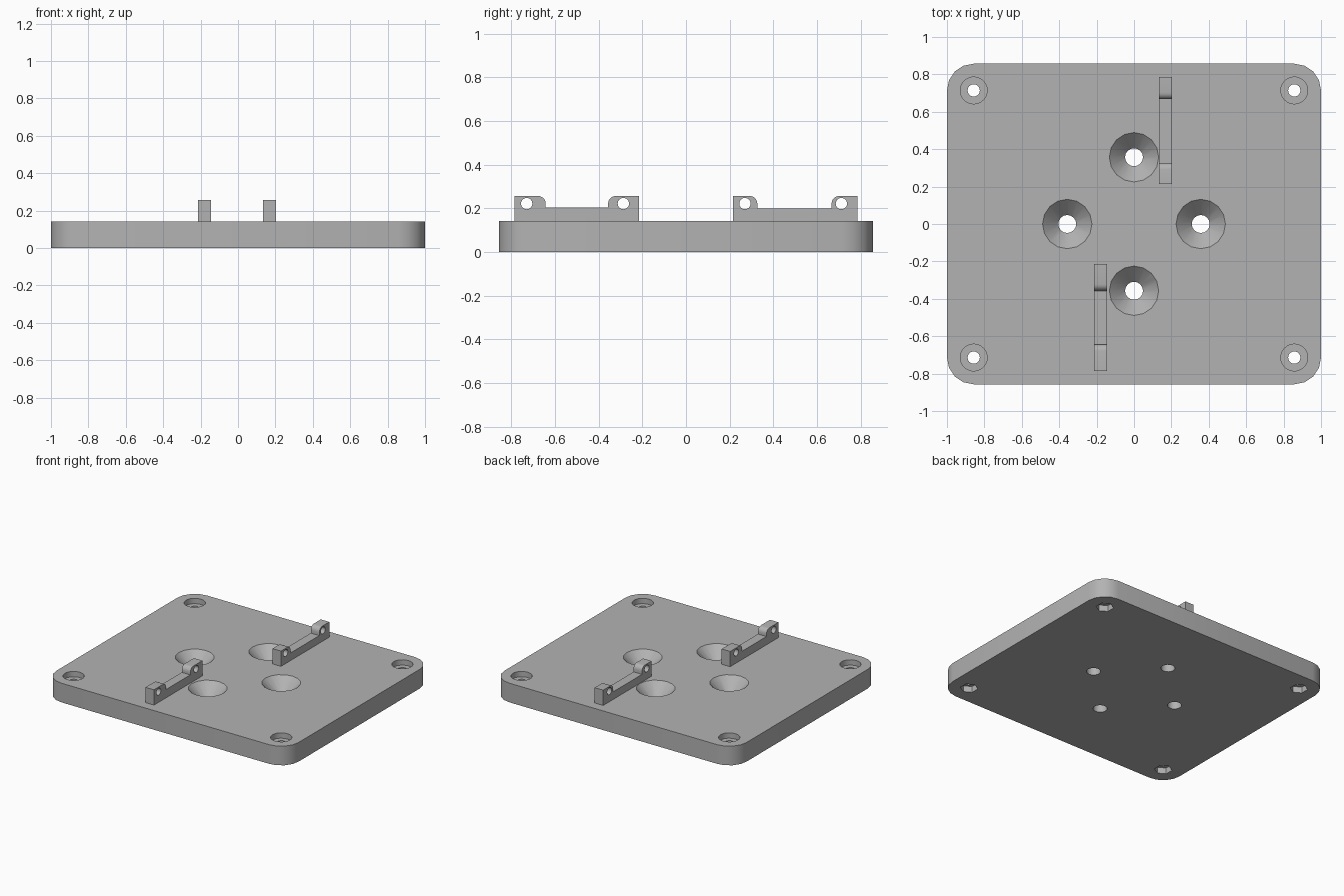
import bpy, bmesh, math
from mathutils import Matrix

if "Cube" in bpy.data.objects:
    bpy.data.objects.remove(bpy.data.objects["Cube"])

PLATE_TOP = 0.143

grey = bpy.data.materials.new("plain_grey")
grey.use_nodes = True
grey.diffuse_color = (0.45, 0.45, 0.45, 1)
grey.node_tree.nodes["Principled BSDF"].inputs["Base Color"].default_value = grey.diffuse_color


def make_object(name, bm):
    bmesh.ops.recalc_face_normals(bm, faces=bm.faces)
    mesh = bpy.data.meshes.new(name)
    bm.to_mesh(mesh)
    bm.free()
    mesh.materials.append(grey)
    obj = bpy.data.objects.new(name, mesh)
    bpy.context.collection.objects.link(obj)
    return obj


def prism(name, outline, offset):
    """Extrude a closed outline along an offset vector."""
    bm = bmesh.new()
    face = bm.faces.new([bm.verts.new(p) for p in outline])
    extruded = bmesh.ops.extrude_face_region(bm, geom=[face])["geom"]
    verts = [v for v in extruded if isinstance(v, bmesh.types.BMVert)]
    bmesh.ops.translate(bm, verts=verts, vec=offset)
    if not face.is_valid or len(bm.faces) < len(outline) + 2:
        bm.faces.new([v for v in bm.verts if v not in verts])
    return make_object(name, bm)


def cylinder(r_low, r_high, z_low, z_high, x, y, sides=16):
    bm = bmesh.new()
    place = Matrix.Translation((x, y, (z_low + z_high) / 2))
    bmesh.ops.create_cone(bm, cap_ends=True, segments=sides, radius1=r_low,
                          radius2=r_high, depth=z_high - z_low, matrix=place)
    return make_object("cutter", bm)


def cross_cylinder(radius, x, y, z):
    bm = bmesh.new()
    place = Matrix.Translation((x, y, z)) @ Matrix.Rotation(math.pi / 2, 4, 'Y')
    bmesh.ops.create_cone(bm, cap_ends=True, segments=24, radius1=radius,
                          radius2=radius, depth=0.3, matrix=place)
    return make_object("cutter", bm)


def cut(obj, cutters):
    """Subtract the cutters, bake the result and remove them."""
    for cutter in cutters:
        mod = obj.modifiers.new("hole", 'BOOLEAN')
        mod.operation = 'DIFFERENCE'
        mod.solver = 'EXACT'
        mod.object = cutter
        cutter.hide_render = True
    graph = bpy.context.evaluated_depsgraph_get()
    baked = bpy.data.meshes.new_from_object(obj.evaluated_get(graph))
    obj.modifiers.clear()
    obj.data = baked
    for cutter in cutters:
        bpy.data.objects.remove(cutter)
    bpy.ops.object.select_all(action='DESELECT')
    obj.select_set(True)
    bpy.context.view_layer.objects.active = obj
    bpy.ops.object.shade_smooth_by_angle(angle=math.radians(30))


def arc(cx, cy, r, start, end, steps):
    angles = [math.radians(start + (end - start) * i / steps) for i in range(steps + 1)]
    return [(cx + r * math.cos(a), cy + r * math.sin(a)) for a in angles]


# Base plate with rounded corners
outline = []
for i, (sx, sy) in enumerate([(1, 1), (-1, 1), (-1, -1), (1, -1)]):
    outline += arc(sx * 0.857, sy * 0.714, 0.143, i * 90, i * 90 + 90, 4)
plate = prism("base_plate", [(x, y, 0) for x, y in outline], (0, 0, PLATE_TOP))

holes = []
# Corner bolt holes: shaft, round recess above, hexagonal recess below
for x in (-0.857, 0.857):
    for y in (-0.714, 0.714):
        holes.append(cylinder(0.033, 0.033, -0.1, 0.3, x, y))
        holes.append(cylinder(0.072, 0.072, PLATE_TOP - 0.04, 0.3, x, y, 24))
        holes.append(cylinder(0.06, 0.06, -0.1, 0.045, x, y, 6))
# Central countersunk holes
for x, y in [(0.357, 0), (-0.357, 0), (0, 0.357), (0, -0.357)]:
    holes.append(cylinder(0.048, 0.048, -0.1, 0.3, x, y))
    slope = 0.02
    holes.append(cylinder(0.048, 0.132 + slope, PLATE_TOP - 0.084, PLATE_TOP + slope, x, y))
cut(plate, holes)


# Brackets: a low bar with a pierced lug at each end
def bracket(name, x, y0, lug0, lug1, y1, bar_top, hole_ys):
    r, top = 0.035, 0.257
    profile = [(y0, PLATE_TOP), (y1, PLATE_TOP), (y1, top)]
    profile += arc(lug1 + r, top - r, r, 90, 180, 5)
    profile += [(lug1, bar_top), (lug0, bar_top)]
    profile += arc(lug0 - r, top - r, r, 0, 90, 5)
    profile += [(y0, top)]
    obj = prism(name, [(x, y, z) for y, z in profile], (0.07, 0, 0))
    cut(obj, [cross_cylinder(0.026, x + 0.035, y, 0.222) for y in hole_ys])


bracket("front_bracket", -0.214, -0.785, -0.643, -0.357, -0.215, 0.205, (-0.73, -0.287))
bracket("back_bracket", 0.134, 0.215, 0.327, 0.667, 0.785, 0.2, (0.27, 0.712))
